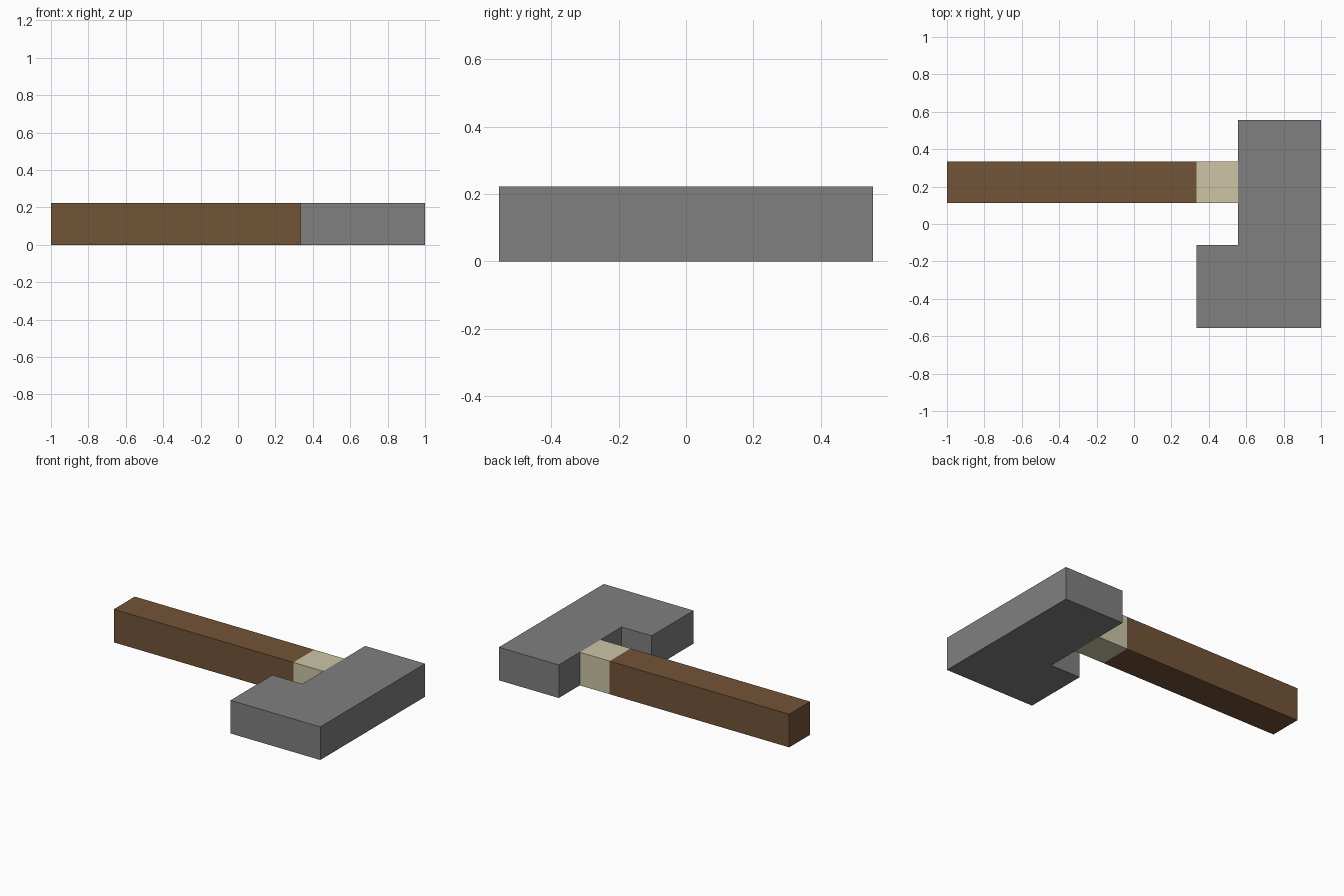
import bpy
import bmesh

cube = bpy.data.objects.get("Cube")
if cube:
    bpy.data.objects.remove(cube, do_unlink=True)

U = 2 / 9  # the model is laid out on a grid nine cells long


def make_material(name, rgb):
    mat = bpy.data.materials.new(name)
    mat.use_nodes = True
    color = (*rgb, 1)
    mat.diffuse_color = color
    bsdf = next(n for n in mat.node_tree.nodes if n.type == 'BSDF_PRINCIPLED')
    bsdf.inputs["Base Color"].default_value = color
    return mat


def extrude_outline(name, outline, mat):
    """Raise an outline, given in grid cells, to one cell high."""
    bm = bmesh.new()
    base = bm.faces.new([bm.verts.new(((x - 4.5) * U, (y - 2.5) * U, 0))
                         for x, y in outline])
    result = bmesh.ops.extrude_face_region(bm, geom=[base], use_keep_orig=True)
    top = [v for v in result["geom"] if isinstance(v, bmesh.types.BMVert)]
    bmesh.ops.translate(bm, verts=top, vec=(0, 0, U))
    bmesh.ops.recalc_face_normals(bm, faces=bm.faces)
    mesh = bpy.data.meshes.new(name)
    bm.to_mesh(mesh)
    bm.free()
    mesh.materials.append(mat)
    obj = bpy.data.objects.new(name, mesh)
    bpy.context.collection.objects.link(obj)
    return obj


def bar(x0, x1, y0, y1):
    return [(x0, y0), (x1, y0), (x1, y1), (x0, y1)]


wood = make_material("brown wood", (0.168, 0.087, 0.038))
cord = make_material("pale binding", (0.610, 0.560, 0.380))
stone = make_material("grey stone", (0.214, 0.214, 0.214))

# Handle and the binding that joins it to the head
extrude_outline("handle", bar(0, 6, 3, 4), wood)
extrude_outline("binding", bar(6, 7, 3, 4), cord)

# L-shaped head with its thick end toward the front
extrude_outline("head", [(6, 0), (9, 0), (9, 5), (7, 5), (7, 2), (6, 2)], stone)
